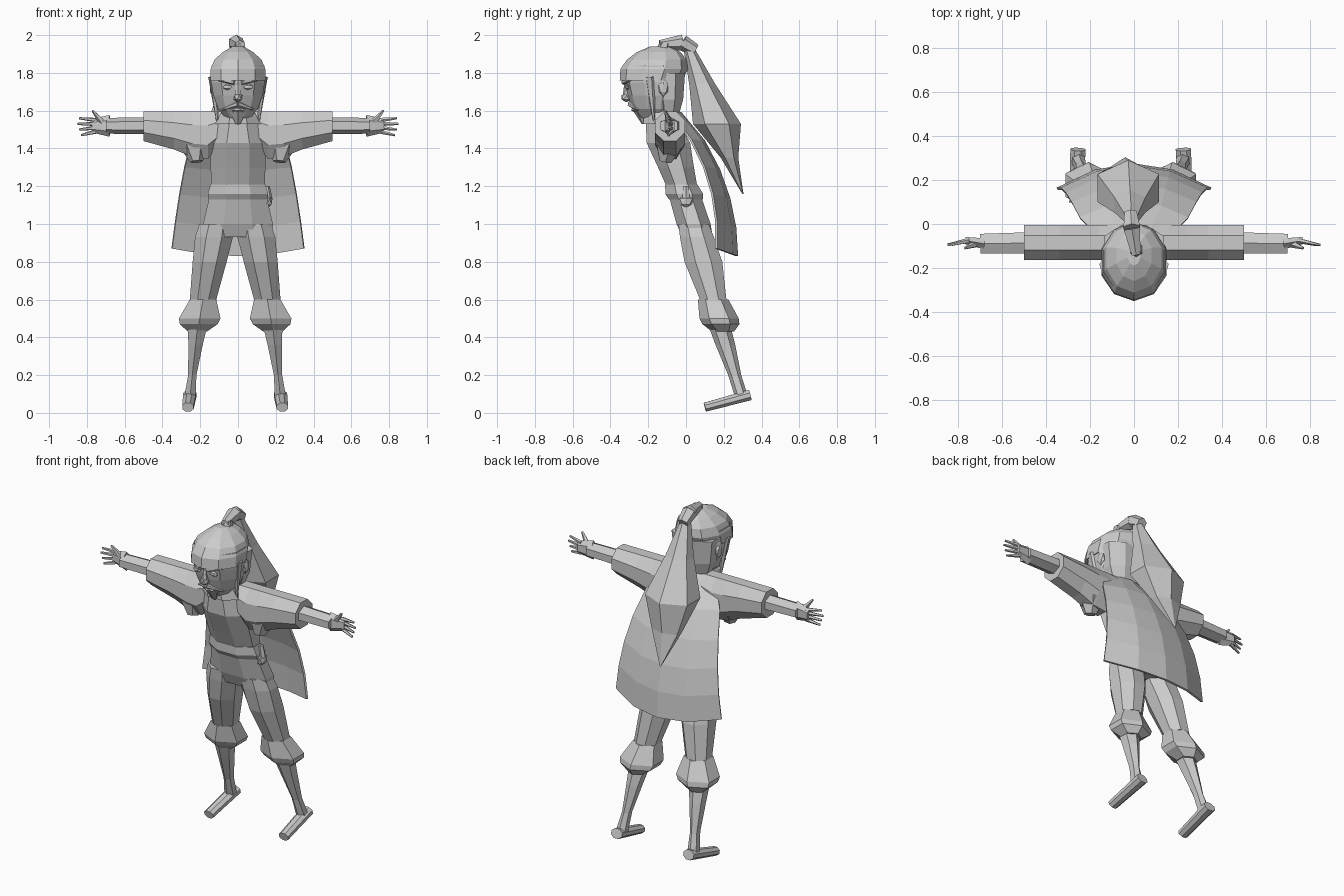
import bpy, bmesh, math
from mathutils import Vector

old = bpy.data.objects.get("Cube")
if old:
    bpy.data.objects.remove(old, do_unlink=True)

GREY = (.6, .6, .6, 1)
grey = bpy.data.materials.new("plain grey")
grey.use_nodes = True
grey.diffuse_color = GREY
grey.node_tree.nodes["Principled BSDF"].inputs["Base Color"].default_value = GREY


def add_mesh(name, verts, faces):
    """Make a flat-shaded object whose faces point outwards."""
    mesh = bpy.data.meshes.new(name)
    mesh.from_pydata(verts, [], faces)
    mesh.materials.append(grey)
    bm = bmesh.new()
    bm.from_mesh(mesh)
    bmesh.ops.recalc_face_normals(bm, faces=bm.faces)
    bm.to_mesh(mesh)
    bm.free()
    obj = bpy.data.objects.new(name, mesh)
    bpy.context.collection.objects.link(obj)
    return obj


def grid_faces(rows, cols, closed):
    """Quads between neighbouring rows of points."""
    faces = []
    for row in range(rows - 1):
        for col in range(cols if closed else cols - 1):
            here, following = row * cols, (col + 1) % cols
            faces.append((here + col, here + following,
                          here + cols + following, here + cols + col))
    return faces


def loft(name, rings, sides):
    """Skin and cap polygons, each given as centre and two half-axes."""
    verts = []
    corner = 1 / math.cos(math.pi / sides)
    for centre, across, along in rings:
        for i in range(sides):
            angle = math.tau * (i + .5) / sides
            verts.append(centre + corner * (across * math.cos(angle) + along * math.sin(angle)))
    faces = grid_faces(len(rings), sides, True)
    faces.append(tuple(range(sides)))
    faces.append(tuple(range(len(verts) - sides, len(verts))))
    return add_mesh(name, verts, faces)


def upright(name, profile, y=.04, lean=-.31, x_low=0, x_high=0, sides=8):
    """Stack of (height, half width, half depth); y is the centre at height one."""
    low, high = profile[0][0], profile[-1][0]
    rings = []
    for z, width, depth in profile:
        x = x_low + (x_high - x_low) * (z - low) / (high - low)
        centre = Vector((x, y + lean * (z - 1), z))
        rings.append((centre, Vector((width, 0, 0)), Vector((0, depth, 0))))
    return loft(name, rings, sides)


def strut(name, start, end, thick, thin, tall=1, sides=6):
    """Tapered bar between two points."""
    start, end = Vector(start), Vector(end)
    turn = (end - start).to_track_quat("Z", "Y")
    across, along = turn @ Vector((1, 0, 0)), turn @ Vector((0, tall, 0))
    return loft(name, [(start, across * thick, along * thick),
                       (end, across * thin, along * thin)], sides)


def blob(name, place, size):
    """Small faceted lump."""
    bpy.ops.mesh.primitive_ico_sphere_add(subdivisions=1, radius=1, location=place)
    obj = bpy.context.object
    obj.name = name
    obj.scale = size
    obj.data.materials.append(grey)
    return obj


# Leaning body
upright("hips", [(.93, .175, .08), (1, .185, .09), (1.15, .15, .085)])
upright("belt", [(1.13, .155, .09), (1.16, .16, .1), (1.21, .145, .085)])
upright("torso", [(1.15, .14, .075), (1.3, .145, .095), (1.43, .145, .115), (1.56, .1, .08)])
upright("collar", [(1.53, .12, .1), (1.6, .085, .08)])
blob("belt_pouch", (.16, 0, 1.12), (.025, .04, .035))
strut("pouch_cord", (.16, 0, 1.13), (.15, 0, 1.2), .02, .015)

for side, tag in ((1, "left_"), (-1, "right_")):

    def mirrored(x, y, z):
        return side * x, y, z

    def leg_x(x):
        return side * x - .015

    # Trouser leg, flared knee cuff and shin
    upright(tag + "trouser_leg", [(.6, .07, .07), (.8, .09, .1), (.93, .1, .09), (1, .09, .08)],
            lean=-.26, x_low=leg_x(.17), x_high=leg_x(.1))
    upright(tag + "knee_cuff", [(.43, .05, .05), (.47, .1, .085), (.5, .11, .09), (.6, .07, .07)],
            y=.02, x_low=leg_x(.2), x_high=leg_x(.17), sides=6)
    upright(tag + "shin", [(.08, .03, .03), (.2, .022, .03), (.36, .038, .045), (.45, .05, .05)],
            y=.01, x_low=leg_x(.24), x_high=leg_x(.2), sides=6)

    # Foot, toes pointing down
    strut(tag + "foot", (leg_x(.24), .34, .095), (leg_x(.25), .1, .03), .035, .03, tall=.8, sides=8)

    # Wide sleeve sagging under the arm, its top edge level
    rings = [(Vector(mirrored(x, -.085, 1.595 - height)), Vector((0, .08, 0)), Vector((0, 0, height)))
             for x, height in ((.08, .08), (.16, .125), (.24, .12), (.34, .1), (.5, .078))]
    loft(tag + "sleeve", rings, 8)
    strut(tag + "sleeve_drape", mirrored(.23, -.09, 1.42), mirrored(.22, -.11, 1.33), .07, .03)
    strut(tag + "forearm", mirrored(.4, -.085, 1.52), mirrored(.7, -.09, 1.52), .05, .045, tall=.8)

    # Hand with four spread fingers and a thumb
    strut(tag + "palm", mirrored(.68, -.09, 1.52), mirrored(.77, -.075, 1.52), .025, .016, tall=2)
    for n in range(4):
        spread = 1.5 - n
        strut(f"{tag}finger_{n + 1}", mirrored(.75, -.075, 1.52 + spread * .02),
              mirrored(.85 - .01 * abs(n - 1), -.095, 1.515 + spread * .03), .01, .005, sides=5)
    strut(tag + "thumb", mirrored(.72, -.09, 1.54), mirrored(.77, -.11, 1.6), .015, .005, sides=5)

    # Ear, side lock and face halves
    blob(tag + "ear", mirrored(.135, -.12, 1.72), (.015, .03, .045))
    strut(tag + "side_lock", mirrored(.13, -.19, 1.78), mirrored(.11, -.17, 1.55), .025, .006)
    blob(tag + "eye", mirrored(.055, -.31, 1.725), (.028, .012, .016))
    strut(tag + "brow", mirrored(.02, -.33, 1.75), mirrored(.1, -.295, 1.765), .012, .008)
    strut(tag + "moustache", mirrored(0, -.295, 1.635), mirrored(.085, -.255, 1.605), .014, .004)

# Head, face and hair
upright("head", [(1.56, .065, .07), (1.61, .105, .11), (1.68, .13, .135),
                 (1.75, .142, .153), (1.84, .14, .15)], y=-.17, lean=0, sides=10)
upright("hair_cap", [(1.76, .147, .158), (1.82, .145, .17), (1.87, .125, .15),
                     (1.91, .08, .11), (1.94, .03, .05)], y=-.39, lean=.27, sides=10)
upright("back_hair", [(1.57, .085, .05), (1.66, .12, .075), (1.8, .135, .085)], y=-.09, lean=0)
blob("nose", (0, -.315, 1.67), (.026, .03, .026))
strut("nose_bridge", (0, -.315, 1.67), (0, -.315, 1.75), .018, .01)
blob("lower_lip", (0, -.275, 1.605), (.035, .016, .012))
strut("chin_beard", (0, -.245, 1.6), (0, -.225, 1.53), .045, .012, tall=.6)

# Topknot looping over to the long kite-shaped ponytail
strut("hair_tie", (.01, -.13, 1.9), (.01, -.11, 1.96), .03, .025)
strut("topknot_front", (.01, -.14, 1.95), (-.01, -.02, 1.96), .02, .037)
strut("topknot_back", (-.01, -.02, 1.96), (-.015, .05, 1.92), .037, .028)
upright("ponytail", [(1.16, .003, .003), (1.35, .085, .04), (1.53, .14, .11),
                     (1.74, .07, .06), (1.96, .015, .02)],
        y=.36, lean=-.37, x_low=-.04, x_high=-.01, sides=6)

# Cape widening downwards, its edges wrapping forward
ROWS, COLS = 6, 5
points = []
for row in range(ROWS):
    drop = row / (ROWS - 1)
    half_width = .13 + .22 * drop ** .4
    middle_y = .3 * math.sin(drop ** .8 * math.pi / 2) - .03
    for col in range(COLS):
        across = 2 * col / (COLS - 1) - 1
        wrap = across * across
        points.append((across * half_width, middle_y - wrap * (.06 + .05 * drop),
                       1.59 - drop * (.76 - .04 * wrap)))
cape = add_mesh("cape", points, grid_faces(ROWS, COLS, False))
thickness = cape.modifiers.new("thickness", "SOLIDIFY")
thickness.thickness = .012
thickness.offset = 0
